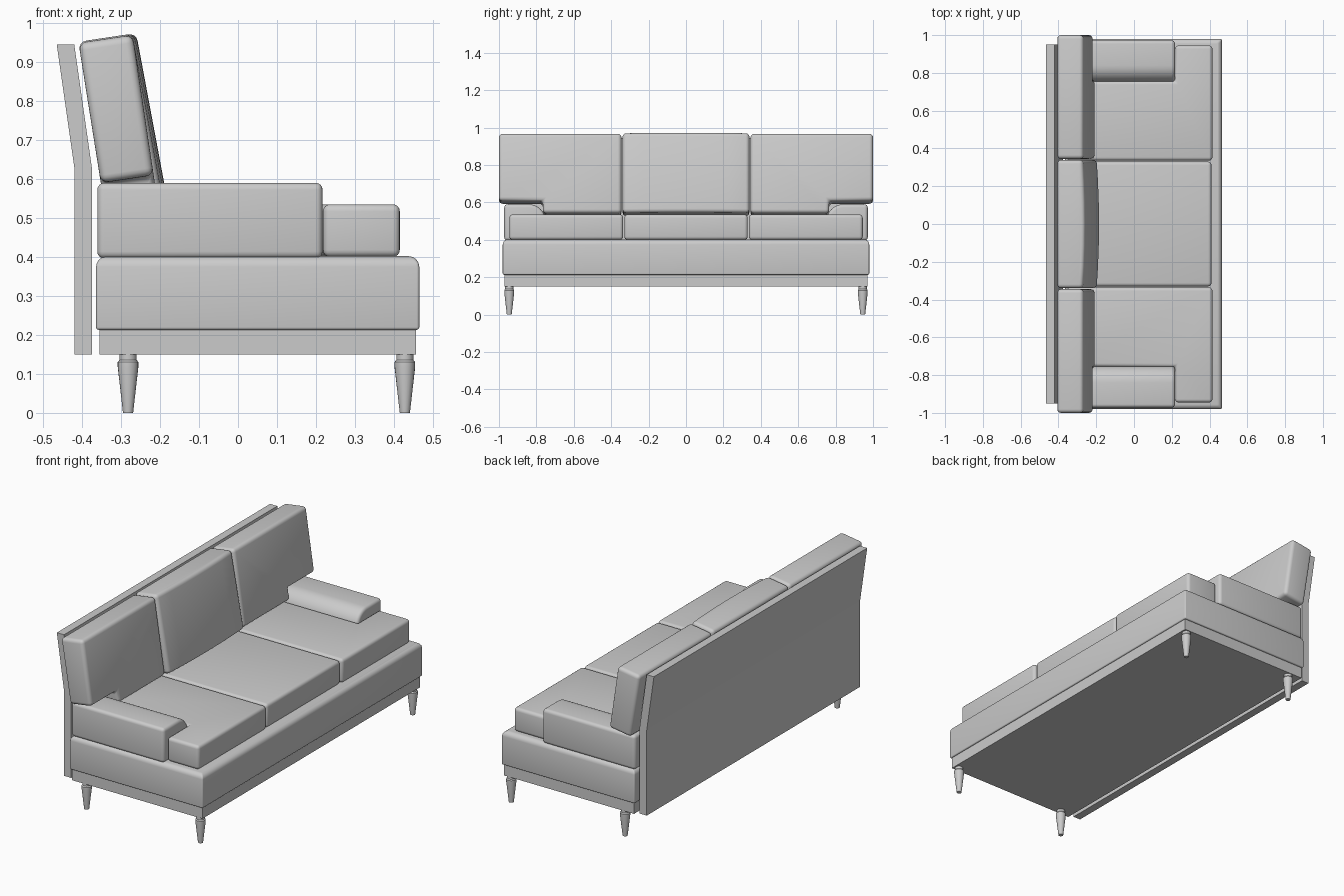
import bpy, bmesh, math

if "Cube" in bpy.data.objects:
    bpy.data.objects.remove(bpy.data.objects["Cube"])


def finish(bm, name):
    bmesh.ops.recalc_face_normals(bm, faces=bm.faces)
    me = bpy.data.meshes.new(name)
    bm.to_mesh(me)
    bm.free()
    ob = bpy.data.objects.new(name, me)
    bpy.context.collection.objects.link(ob)
    bpy.ops.object.select_all(action='DESELECT')
    ob.select_set(True)
    bpy.context.view_layer.objects.active = ob
    bpy.ops.object.shade_smooth_by_angle(angle=math.radians(35))
    return ob


def prism(name, pts, axis, lo, hi, bevel=0, side=1, warp=None, top_bevel=0):
    """Extrude a 2D profile along an axis, optionally warp it, then round its edges."""
    place = {'x': lambda a, b, t: (t, a * side, b),
             'y': lambda a, b, t: (a, t * side, b),
             'z': lambda a, b, t: (a, b * side, t)}[axis]
    bm = bmesh.new()
    rings = [[bm.verts.new(place(a, b, t)) for a, b in pts] for t in (lo, hi)]
    n = len(pts)
    for ring in rings:
        bm.faces.new(ring)
    for i in range(n):
        j = (i + 1) % n
        bm.faces.new((rings[0][i], rings[0][j], rings[1][j], rings[1][i]))
    if warp:
        for v in bm.verts:
            v.co = warp(*v.co)
    bmesh.ops.recalc_face_normals(bm, faces=bm.faces)

    def round_edges(edges, width):
        bmesh.ops.bevel(bm, geom=edges, offset=width, segments=4, profile=0.5,
                        affect='EDGES', clamp_overlap=True)
    if top_bevel:
        zmax = max(v.co.z for v in bm.verts)
        round_edges([e for e in bm.edges if all(v.co.z > zmax - 1e-4 for v in e.verts)], top_bevel)
    if bevel:
        round_edges([e for e in bm.edges if e.calc_face_angle(0) > math.radians(40)], bevel)
    return finish(bm, name)


def rect(a0, a1, b0, b1):
    return [(a0, b0), (a1, b0), (a1, b1), (a0, b1)]


def lean(front_low, front_high):
    """Map x in 0..1 to the leaning thickness of a back cushion."""
    def warp(x, y, z):
        t = (z - 0.535) / 0.425
        back = -0.343 - 0.066 * t
        front = front_low + (front_high - front_low) * t
        nx = back + (front - back) * x
        return nx, y, z + 0.15 * (nx + 0.335)
    return warp


# Bent rear panel
prism("back_panel", [(-0.42, 0.15), (-0.375, 0.15), (-0.375, 0.63), (-0.42, 0.945),
                     (-0.465, 0.945), (-0.42, 0.63)], 'y', -0.95, 0.95)

# Plinth and upholstered base
prism("plinth", rect(-0.355, 0.457, -0.97, 0.97), 'z', 0.15, 0.217)
prism("base", rect(-0.364, 0.465, -0.98, 0.98), 'z', 0.213, 0.402, bevel=0.007, top_bevel=0.027)

# Middle seat and back cushions (back cushion has a gently crowned front)
prism("middle_seat_cushion", rect(-0.355, 0.41, -0.33, 0.33), 'z', 0.4, 0.535, bevel=0.018)
crown = [(0.95 + 0.08 * (1 - (k / 3) ** 2), 0.339 * k / 3) for k in range(-3, 4)]
prism("middle_back_cushion", [(0, -0.339)] + crown + [(0, 0.339)], 'z', 0.525, 0.963,
      bevel=0.02, warp=lean(-0.188, -0.265))

# Mirrored side parts
for side, label in ((1, "left"), (-1, "right")):
    # Seat cushion wraps round the front of the arm
    prism(label + "_seat_cushion", [(-0.355, 0.336), (0.415, 0.336), (0.415, 0.945),
                                    (0.218, 0.945), (0.218, 0.755), (-0.355, 0.755)],
          'z', 0.4, 0.535, bevel=0.018, side=side)

    # Back cushion is notched to sit over the arm
    prism(label + "_back_cushion", [(0.345, 0.525), (0.765, 0.525), (0.765, 0.592),
                                    (1.0, 0.592), (1.0, 0.96), (0.345, 0.96)],
          'x', 0, 1, bevel=0.02, side=side, warp=lean(-0.208, -0.27))

    # Arm with a broad rounded inner shoulder
    shoulder = [(0.84 - 0.09 * math.sin(a), 0.5 + 0.09 * math.cos(a))
                for a in (math.pi / 2 * k / 8 for k in range(9))]
    prism(label + "_arm", [(0.75, 0.396), (0.972, 0.396), (0.972, 0.59)] + shoulder,
          'x', -0.361, 0.217, bevel=0.018, side=side)

    # Turned tapered legs
    for x, row in ((0.428, "front"), (-0.282, "back")):
        bm = bmesh.new()
        rings = []
        for r, z in ((0.013, 0), (0.0265, 0.118), (0.0265, 0.13), (0.022, 0.136), (0.022, 0.152)):
            rings.append([bm.verts.new((x + r * math.cos(k * math.tau / 20),
                                        side * 0.945 + r * math.sin(k * math.tau / 20), z))
                          for k in range(20)])
        for a, b in zip(rings, rings[1:]):
            for k in range(20):
                j = (k + 1) % 20
                bm.faces.new((a[k], a[j], b[j], b[k]))
        bm.faces.new(rings[0])
        bm.faces.new(rings[-1])
        finish(bm, f"{row}_{label}_leg")
